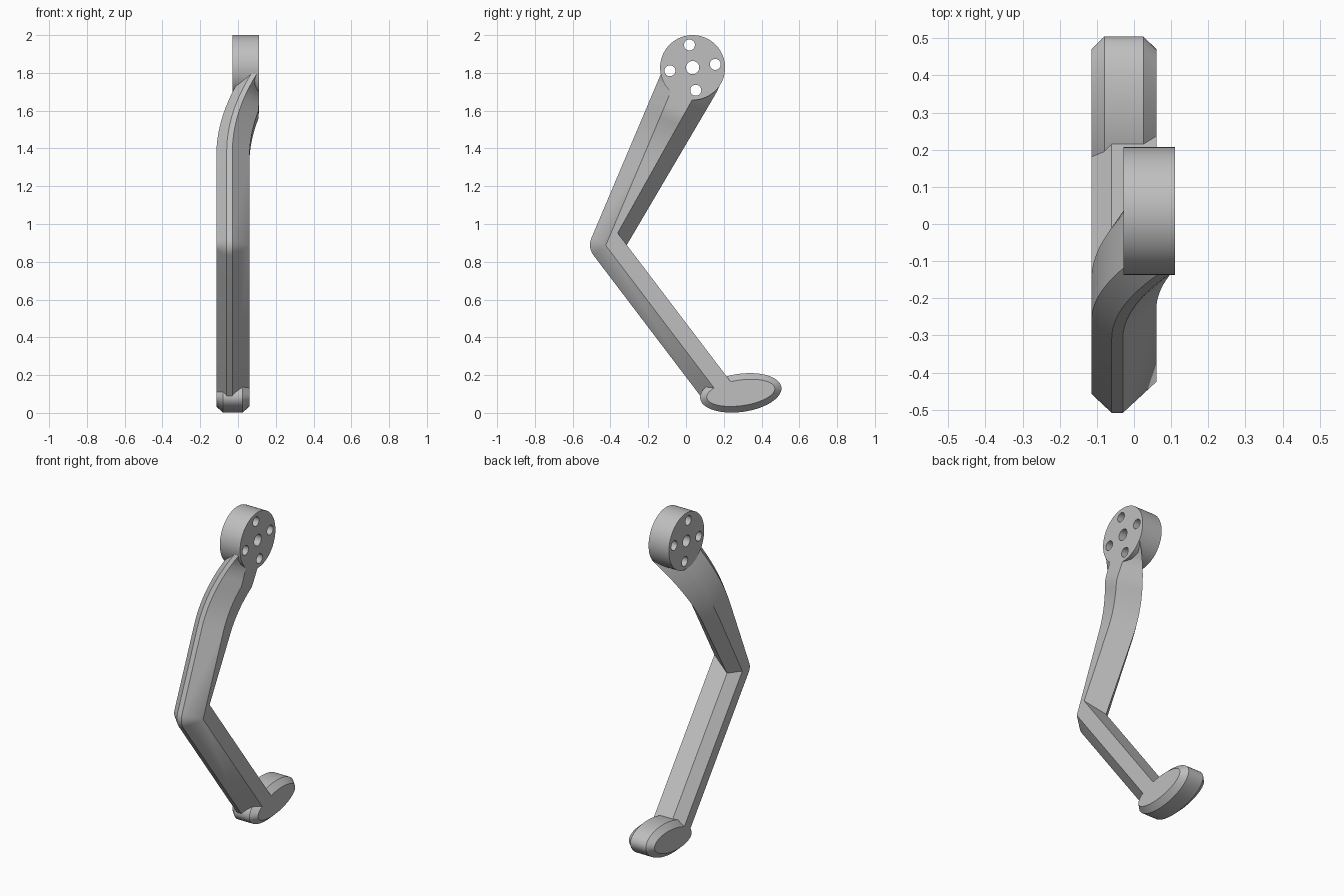
import bpy, bmesh, math
from mathutils import Vector, Matrix

cube = bpy.data.objects.get("Cube")
if cube:
    bpy.data.objects.remove(cube)

metal = bpy.data.materials.new("plain grey")
metal.use_nodes = True
grey = (0.52, 0.52, 0.52, 1)
metal.diffuse_color = grey
metal.node_tree.nodes["Principled BSDF"].inputs["Base Color"].default_value = grey


def loft(name, rings):
    """Skin a list of equal-length closed rings and cap both ends."""
    bm = bmesh.new()
    loops = [[bm.verts.new(p) for p in ring] for ring in rings]
    n = len(loops[0])
    for a, b in zip(loops, loops[1:]):
        for i in range(n):
            j = (i + 1) % n
            bm.faces.new((a[i], a[j], b[j], b[i]))
    bm.faces.new(loops[0])
    bm.faces.new(loops[-1])
    bmesh.ops.remove_doubles(bm, verts=bm.verts, dist=0.0005)
    bmesh.ops.recalc_face_normals(bm, faces=bm.faces)
    mesh = bpy.data.meshes.new(name)
    bm.to_mesh(mesh)
    bm.free()
    obj = bpy.data.objects.new(name, mesh)
    mesh.materials.append(metal)
    bpy.context.collection.objects.link(obj)
    return obj


def disc(name, centre, sections, segments=64, tilt=0.0):
    """Elliptical disc along x; sections are (x, y radius, z radius)."""
    turn = Matrix.Rotation(tilt, 3, 'X')
    angles = [2 * math.pi * i / segments for i in range(segments)]
    mid = Vector((0, *centre))
    return loft(name, [[mid + turn @ Vector((x, ry * math.cos(a), rz * math.sin(a)))
                        for a in angles] for x, ry, rz in sections])


def combine(target, tool, operation):
    mod = target.modifiers.new(operation, 'BOOLEAN')
    mod.operation, mod.solver, mod.object = operation, 'EXACT', tool
    tool.hide_render = True
    bpy.context.view_layer.objects.active = target
    bpy.ops.object.modifier_apply(modifier=mod.name)
    bpy.data.objects.remove(tool)


# Directions along and across the two leg segments, in the side plane
low_dir, low_out = Vector((0.605, -0.796)), Vector((0.796, 0.605))
up_dir, up_out = Vector((0.390, 0.921)), Vector((0.921, -0.390))

# Section columns: x, lower offset, upper offset, upper taper, knee rounding
columns = [
    (-0.03, 0.115, -0.822, 0.0, 0.055),
    (0.06, 0.198, -0.737, 0.0, 0.0),
    (0.06, 0.288, -0.706, 0.11, 0.0),
    (-0.06, 0.288, -0.632, 0.132, 0.0),
    (-0.115, 0.233, -0.695, 0.10, 0.0),
    (-0.115, 0.165, -0.772, 0.0, 0.03),
    (-0.06, 0.115, -0.822, 0.0, 0.055),
]


def lower_point(col, t):
    p = low_out * col[1] + low_dir * t
    return Vector((col[0], p.x, p.y))


def upper_point(col, t):
    off = min(col[2] + col[3] * (t - 0.72), -0.512)
    p = up_out * off + up_dir * t
    shift = 0.638 * max(0, t - 1.15) ** 2
    return Vector((min(col[0] + shift, 0.11), p.x, p.y))


def knee_point(col, s):
    """Where the segments' lines cross, rounded on the outside."""
    u0, u1 = upper_point(col, 0.6), upper_point(col, 1.0)
    run = u1 - u0
    k = (col[1] - low_out.dot(u0.yz)) / low_out.dot(run.yz)
    corner = u0 + run * k
    a = corner + Vector((0, *(low_dir * col[4])))
    b = corner + run.normalized() * col[4]
    return a * (1 - s) ** 2 + corner * 2 * s * (1 - s) + b * s ** 2


# Bent leg
rings = [[lower_point(c, 0.05) for c in columns]]
rings += [[knee_point(c, i / 6) for c in columns] for i in range(7)]
rings += [[upper_point(c, 1.15 + 0.55 * i / 16) for c in columns] for i in range(17)]
arm = loft("bent_leg", rings)

# Foot pad with bevelled rims
foot = disc("foot_pad", (0.29, 0.106),
            [(-0.115, 0.182, 0.068), (-0.08, 0.217, 0.101),
             (0.025, 0.217, 0.101), (0.06, 0.182, 0.068)], 72, math.radians(8))
combine(arm, foot, 'UNION')

# Hip hub
hub_y, hub_z = 0.035, 1.828
hub = disc("hip_hub", (hub_y, hub_z), [(-0.028, 0.172, 0.172), (0.11, 0.172, 0.172)], 72)
combine(arm, hub, 'UNION')

# Axle hole and four bolt holes
holes = [(hub_y, hub_z, 0.035)]
for i in range(4):
    a = math.radians(8 + 90 * i)
    holes.append((hub_y + 0.121 * math.cos(a), hub_z + 0.121 * math.sin(a), 0.029))
for y, z, r in holes:
    cutter = disc("hole_cutter", (y, z), [(-0.2, r, r), (0.2, r, r)], 32)
    combine(arm, cutter, 'DIFFERENCE')

# Smooth shading with crisp edges
bpy.ops.object.select_all(action='DESELECT')
arm.select_set(True)
bpy.context.view_layer.objects.active = arm
bpy.ops.object.shade_smooth_by_angle(angle=math.radians(25))
